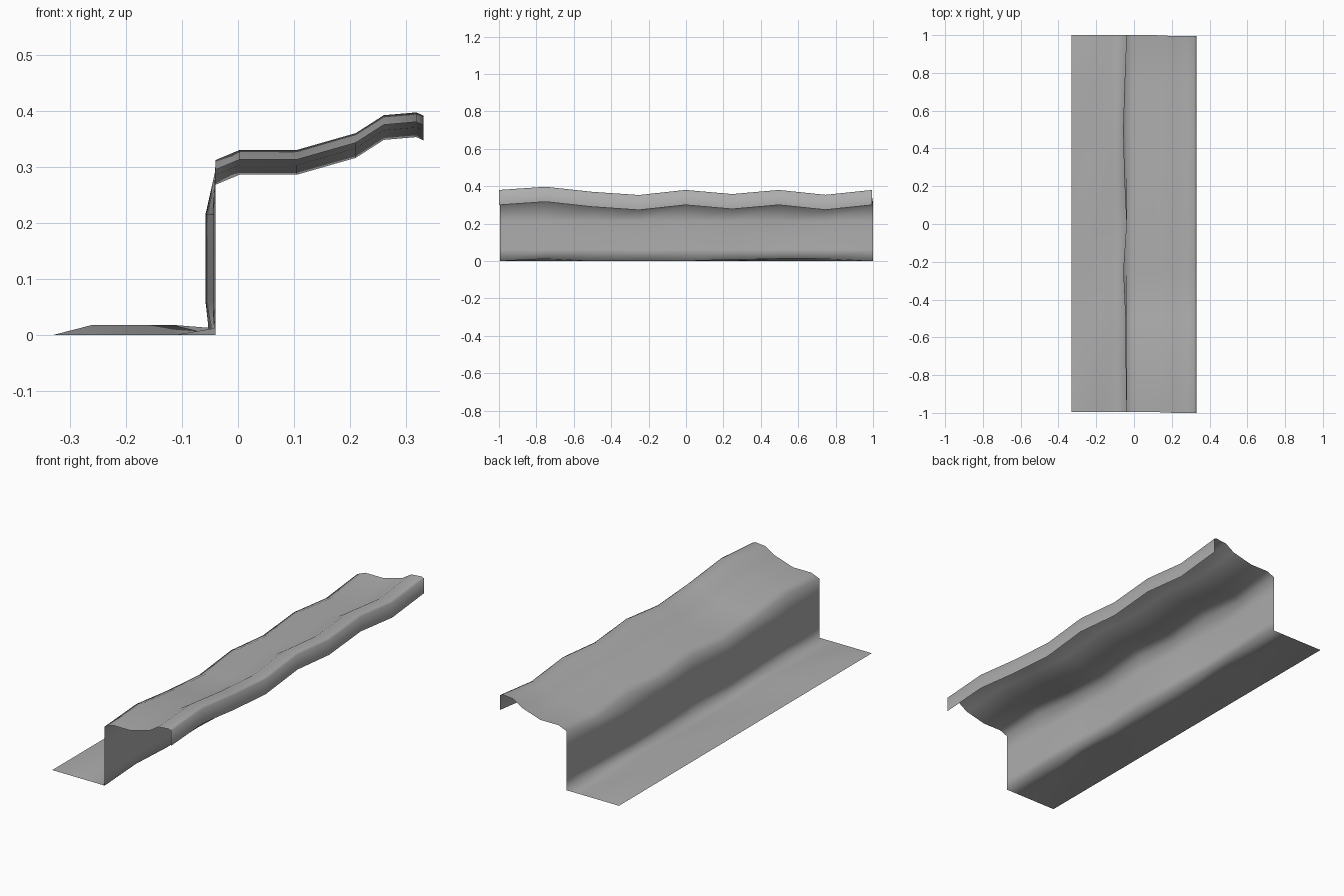
import bpy
import bmesh

cube = bpy.data.objects.get("Cube")
if cube:
    bpy.data.objects.remove(cube, do_unlink=True)

# One flat grey for the whole sheet
GREY = (0.42, 0.42, 0.42, 1)
mat = bpy.data.materials.new("stone grey")
mat.use_nodes = True
mat.diffuse_color = GREY
bsdf = mat.node_tree.nodes["Principled BSDF"]
bsdf.inputs["Base Color"].default_value = GREY
bsdf.inputs["Roughness"].default_value = 0.9

# Cross-section: lower ground, cliff face, upper ground with hanging lip
ground = [(-0.33, 0), (-0.26, 0), (-0.19, 0), (-0.115, 0)]
face = [(-0.04, 0), (-0.04, 0.06), (-0.04, 0.14), (-0.04, 0.215)]
upper = [(-0.04, 0.312), (0.003, 0.33), (0.105, 0.33), (0.21, 0.36),
         (0.26, 0.392), (0.318, 0.397), (0.331, 0.391), (0.331, 0.317)]

# Drop of the upper ground at each of the evenly spaced rows, front to back
drops = [0.017, 0, 0.027, 0.044, 0.017, 0.039, 0.017, 0.043, 0.017]
last = len(drops) - 1

# Small bumps: row -> raised ground columns, and row -> outward bulge of the face
bumps = {1: (1, 2), 2: (3,), 5: (2,), 6: (3,), 7: (1, 2)}
bulges = {1: 0.004, 2: 0.006, 3: 0.017, 5: 0.012, 6: 0.018, 7: 0.01}
raised_foot = {1: 0.012, 5: 0.008, 6: 0.013, 7: 0.012}

bm = bmesh.new()
rows = []
for r, drop in enumerate(drops):
    y = -0.995 + 1.995 * r / last
    section = []
    for c, (x, z) in enumerate(ground):
        section.append((x, y, 0.018 if c in bumps.get(r, ()) else z))
    for c, (x, z) in enumerate(face):
        foot = raised_foot.get(r, 0) if c == 0 else 0
        push = bulges.get(r, 0) * (0.7 if c == 0 else 1)
        section.append((x - push, y, z + foot))
    for x, z in upper:
        section.append((x, y - (0.005 if x > 0.2 else 0), z - drop))
    rows.append([bm.verts.new(p) for p in section])

# Skin neighbouring rows with quads
for a, b in zip(rows, rows[1:]):
    for i in range(len(a) - 1):
        bm.faces.new((a[i], a[i + 1], b[i + 1], b[i])).smooth = True
bm.normal_update()

mesh = bpy.data.meshes.new("cliff_ledge")
bm.to_mesh(mesh)
bm.free()
mesh.materials.append(mat)
ledge = bpy.data.objects.new("cliff_ledge", mesh)
bpy.context.collection.objects.link(ledge)
